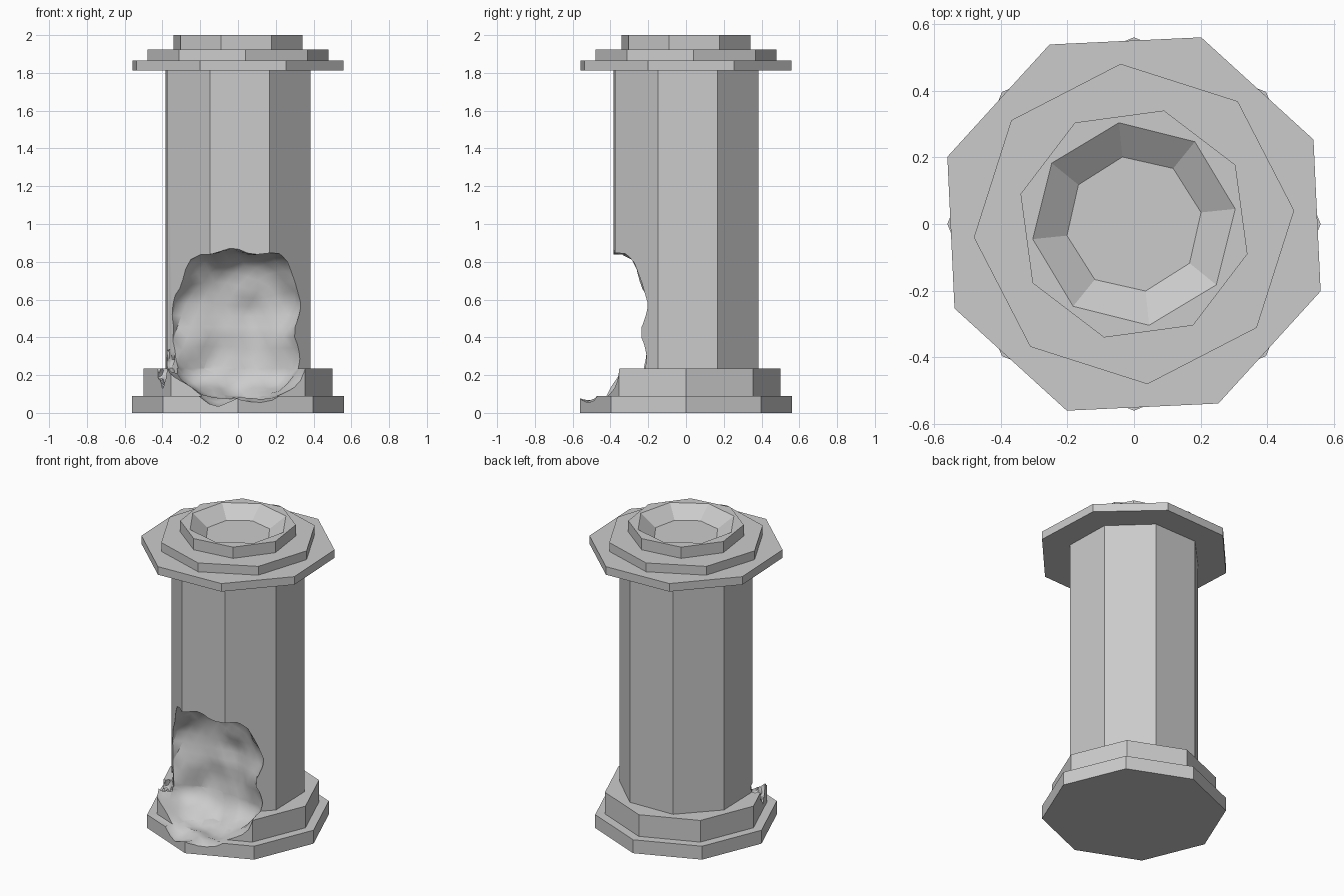
import bpy, bmesh, math
from mathutils import Vector, noise

if "Cube" in bpy.data.objects:
    bpy.data.objects.remove(bpy.data.objects["Cube"], do_unlink=True)

GREY = (0.6, 0.6, 0.6, 1)
stone = bpy.data.materials.new("pale_grey_stone")
stone.use_nodes = True
stone.diffuse_color = GREY
stone.node_tree.nodes["Principled BSDF"].inputs["Base Color"].default_value = GREY


def make_object(name, bm):
    mesh = bpy.data.meshes.new(name)
    bm.to_mesh(mesh)
    bm.free()
    mesh.materials.append(stone)
    obj = bpy.data.objects.new(name, mesh)
    bpy.context.collection.objects.link(obj)
    return obj


def octagon_stack(name, rings):
    """Skin a list of (radius, height, turn in degrees) octagons and cap the ends."""
    bm = bmesh.new()
    loops = []
    for r, z, turn in rings:
        angles = [math.radians(turn + 45 * k) for k in range(8)]
        loops.append([bm.verts.new((r * math.cos(a), r * math.sin(a), z)) for a in angles])
    for low, high in zip(loops, loops[1:]):
        for k in range(8):
            n = (k + 1) % 8
            bm.faces.new((low[k], low[n], high[n], high[k]))
    bm.faces.new(loops[0][::-1])
    bm.faces.new(loops[-1])
    return make_object(name, bm)


def slab(name, r, z0, z1, turn):
    return octagon_stack(name, [(r, z0, turn), (r, z1, turn)])


def rock_cutter(name, centre, radii, power, bump):
    """Lumpy rounded block used to break stone away."""
    bm = bmesh.new()
    bmesh.ops.create_icosphere(bm, subdivisions=4, radius=1)
    for v in bm.verts:
        d = v.co.normalized()
        block = sum(abs(c) ** power for c in d) ** (-1 / power)
        lump = 1 + bump * noise.noise(d * 2.6 + Vector((3.1, 0.4, 1.7)))
        v.co = Vector(c + s * x * block * lump for c, s, x in zip(centre, radii, d))
    for f in bm.faces:
        f.smooth = True
    obj = make_object(name, bm)
    obj.hide_render = True
    return obj


# Base, shaft and stepped capital
lower_base = slab("lower_base", 0.56, 0, 0.09, 0)
upper_base = slab("upper_base", 0.5, 0.09, 0.235, 0)
shaft = slab("shaft", 0.412, 0.235, 1.812, 24)
slab("capital_plate", 0.595, 1.812, 1.866, 25.2)
slab("capital_step", 0.482, 1.866, 1.925, 4.8)

# Top ring with a shallow bowl sunk into it
octagon_stack("capital_bowl", [(0.352, 1.925, 30.2), (0.352, 2.0, 30.2),
                               (0.307, 2.0, 8.5), (0.204, 1.927, 9.8)])

# Broken hollow in the front, with a smaller chip on its right
cutters = [
    rock_cutter("break_cutter", (-0.01, -0.43, 0.455), (0.385, 0.32, 0.395), 3, 0.14),
    rock_cutter("chip_cutter", (-0.385, -0.23, 0.25), (0.06, 0.075, 0.11), 2, 0.3),
]
for part in (lower_base, upper_base, shaft):
    bpy.context.view_layer.objects.active = part
    for cutter in cutters:
        mod = part.modifiers.new("break", "BOOLEAN")
        mod.operation = "DIFFERENCE"
        mod.solver = "EXACT"
        mod.object = cutter
        bpy.ops.object.modifier_apply(modifier=mod.name)
    bpy.ops.object.select_all(action="DESELECT")
    part.select_set(True)
    bpy.ops.object.shade_smooth_by_angle(angle=math.radians(30))

for cutter in cutters:
    bpy.data.objects.remove(cutter, do_unlink=True)
